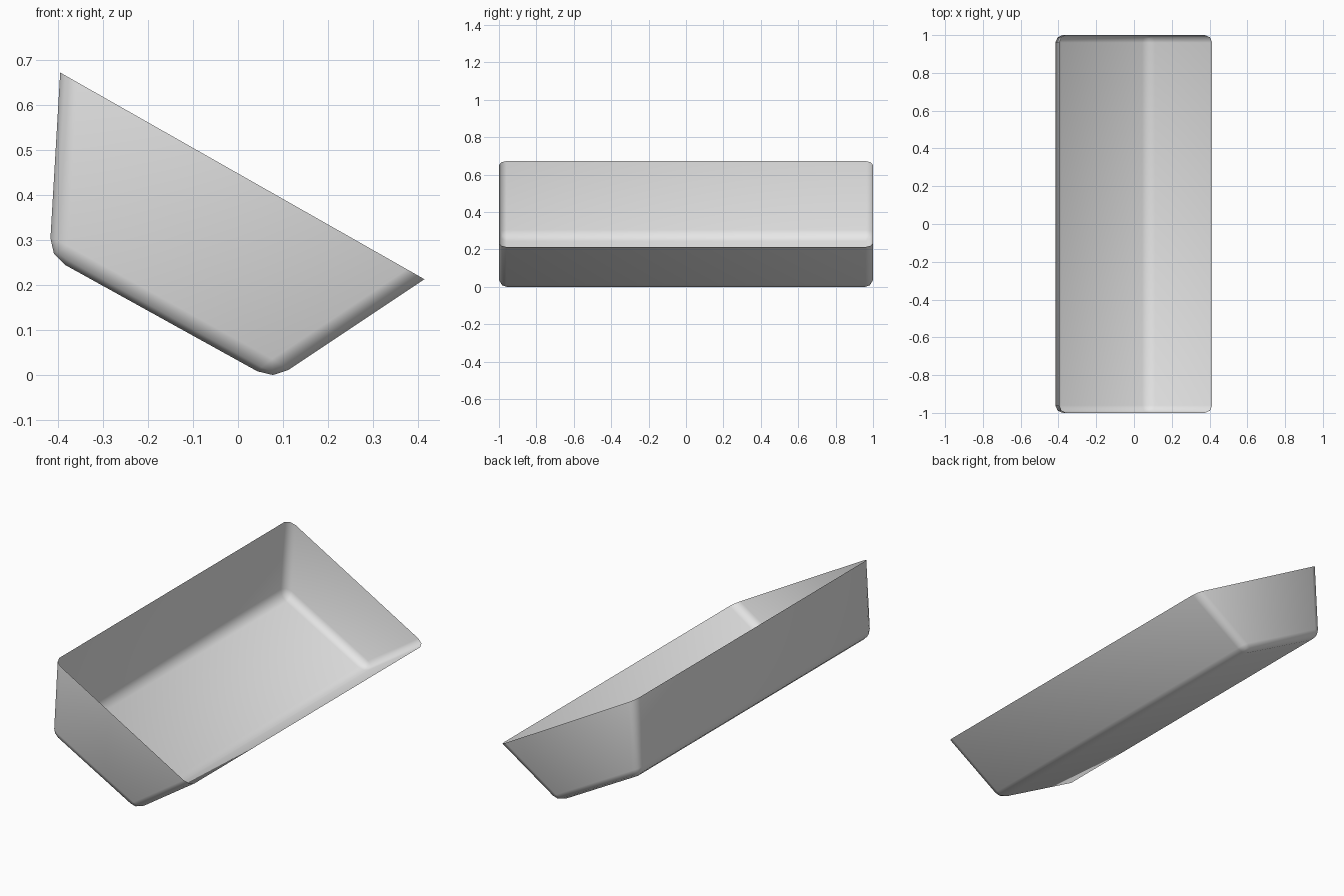
import bpy, bmesh, math

cube = bpy.data.objects.get("Cube")
if cube:
    bpy.data.objects.remove(cube, do_unlink=True)

grey = bpy.data.materials.new("light_grey")
grey.use_nodes = True
colour = (0.8, 0.8, 0.8, 1)
grey.diffuse_color = colour
grey.node_tree.nodes["Principled BSDF"].inputs["Base Color"].default_value = colour

# Open bucket: side profile from the back rim, under the floor, to the front lip
profile = [(-0.395, 0.672), (-0.419, 0.264), (0.078, -0.011), (0.414, 0.213)]
bm = bmesh.new()
ends = [[bm.verts.new((x, y, z)) for x, z in profile] for y in (-1, 1)]
near, far = ends
bm.faces.new(near)
bm.faces.new(far[::-1])
for i in range(len(profile) - 1):
    bm.faces.new((near[i + 1], near[i], far[i], far[i + 1]))
bmesh.ops.recalc_face_normals(bm, faces=bm.faces)

# Round every fold, leaving the open rim sharp
folds = [e for e in bm.edges if not e.is_boundary]
bmesh.ops.bevel(bm, geom=folds, offset=0.04, offset_type='OFFSET',
                segments=2, profile=0.5, affect='EDGES', clamp_overlap=True)
# Bring the lowest point of the rounded fold to the ground
low = min(v.co.z for v in bm.verts)
bmesh.ops.translate(bm, verts=bm.verts, vec=(0, 0, -low))

mesh = bpy.data.meshes.new("bucket_shell")
bm.to_mesh(mesh)
bm.free()
mesh.materials.append(grey)
bucket = bpy.data.objects.new("bucket_shell", mesh)
bpy.context.collection.objects.link(bucket)

bpy.ops.object.select_all(action='DESELECT')
bucket.select_set(True)
bpy.context.view_layer.objects.active = bucket
bpy.ops.object.shade_smooth_by_angle(angle=math.radians(60))
